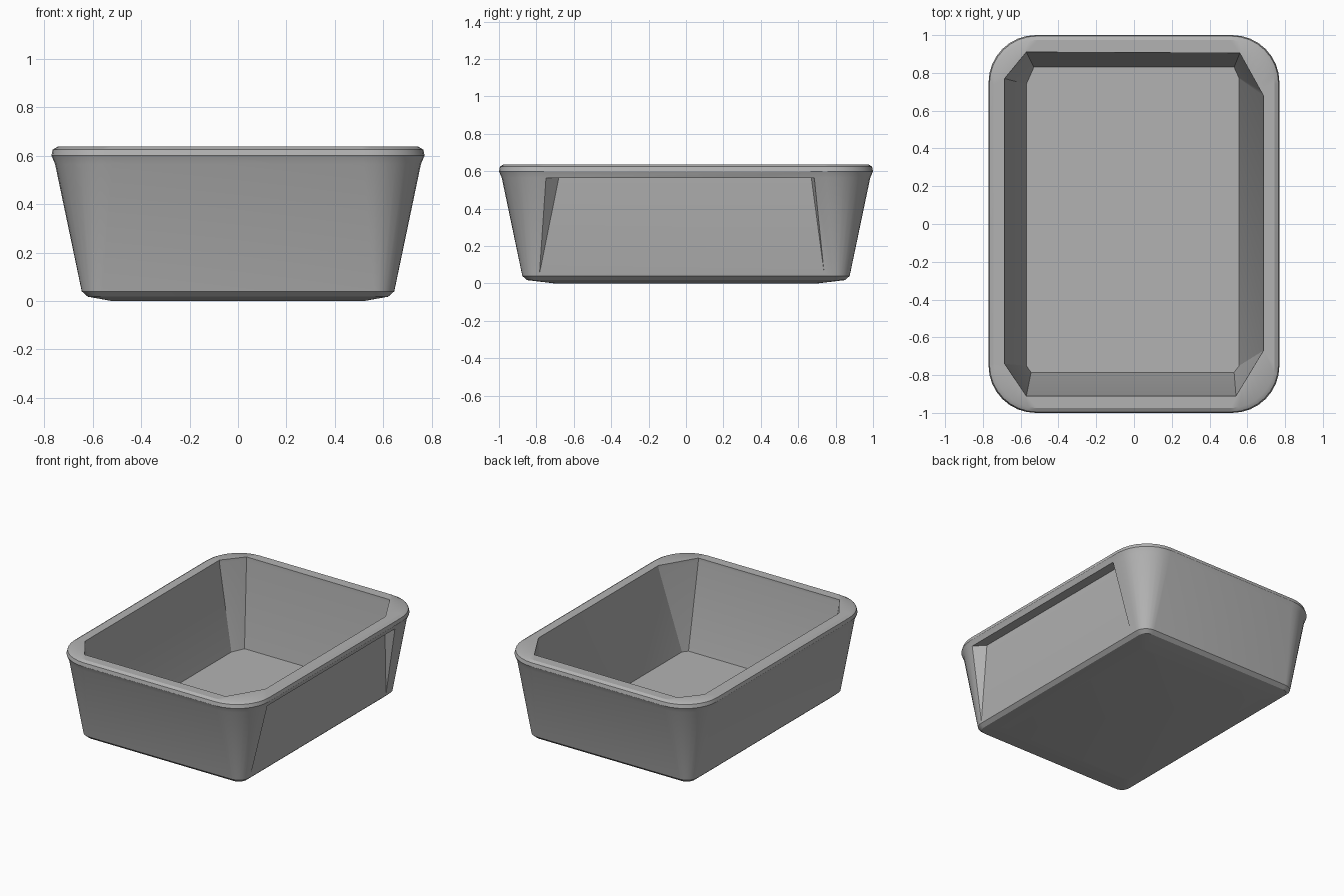
import bpy, bmesh, math
from mathutils import Vector

cube = bpy.data.objects.get("Cube")
if cube:
    bpy.data.objects.remove(cube, do_unlink=True)

SEG = 8  # segments per rounded corner

mat = bpy.data.materials.new("mid grey")
mat.use_nodes = True
grey = (0.45, 0.45, 0.45, 1)
mat.diffuse_color = grey
mat.node_tree.nodes["Principled BSDF"].inputs["Base Color"].default_value = grey


def make_object(name, bm):
    bmesh.ops.recalc_face_normals(bm, faces=bm.faces)
    mesh = bpy.data.meshes.new(name)
    bm.to_mesh(mesh)
    bm.free()
    mesh.materials.append(mat)
    ob = bpy.data.objects.new(name, mesh)
    bpy.context.collection.objects.link(ob)
    return ob


def rounded_ring(hx, hy, r, z):
    """Rounded rectangle, counter-clockwise from the +x +y corner."""
    pts = []
    for q, (sx, sy) in enumerate([(1, 1), (-1, 1), (-1, -1), (1, -1)]):
        for i in range(SEG + 1):
            a = (q + i / SEG) * math.pi / 2
            pts.append(Vector((sx * (hx - r) + r * math.cos(a),
                               sy * (hy - r) + r * math.sin(a), z)))
    return pts


def chamfered_ring(corners, z):
    """Rectangle with straight cut corners and the same point count."""
    pts = []
    for a, b in corners:
        a, b = Vector((*a, z)), Vector((*b, z))
        pts += [a.lerp(b, i / SEG) for i in range(SEG + 1)]
    return pts


# Cut corners of the cavity at the rim and at the floor
opening = [((.685, .68), (.56, .905)), ((-.57, .91), (-.685, .77)),
           ((-.685, -.74), (-.57, -.91)), ((.54, -.91), (.685, -.67))]
floor = [((.557, .77), (.53, .83)), ((-.53, .83), (-.57, .74)),
         ((-.57, -.75), (-.545, -.785)), ((.53, -.785), (.557, -.75))]

# Tub: outer wall, rolled rim and cavity lofted as one shell
rings = [rounded_ring(*p) for p in [
    (.52, .70, .03, 0), (.62, .85, .06, .018), (.645, .875, .085, .04),
    (.755, .985, .235, .565), (.77, 1, .25, .6),
    (.765, .995, .25, .625), (.745, .975, .235, .637)]]
rings += [chamfered_ring(opening, .637), chamfered_ring(opening, .615),
          chamfered_ring(floor, .025)]
bm = bmesh.new()
loops = [[bm.verts.new(p) for p in ring] for ring in rings]
for lo, hi in zip(loops, loops[1:]):
    for i in range(len(lo)):
        j = (i + 1) % len(lo)
        bm.faces.new((lo[i], lo[j], hi[j], hi[i]))
bm.faces.new(loops[0][::-1])
bm.faces.new(loops[-1])
tub = make_object("tub", bm)

# Wedge-shaped recess under the rim on the left side
bm = bmesh.new()
for p in [(.647, -.785, .045), (.647, .74, .045), (.687, .67, .565), (.687, -.68, .565),
          (.86, -1, .045), (.86, .78, .045), (.9, .72, .565), (.9, -.895, .565)]:
    bm.verts.new(p)
bmesh.ops.convex_hull(bm, input=bm.verts)
cutter = make_object("recess_cutter", bm)
cutter.hide_render = True

bpy.ops.object.select_all(action='DESELECT')
tub.select_set(True)
bpy.context.view_layer.objects.active = tub
cut = tub.modifiers.new("recess", 'BOOLEAN')
cut.operation = 'DIFFERENCE'
cut.solver = 'EXACT'
cut.object = cutter
bpy.ops.object.modifier_apply(modifier=cut.name)
bpy.data.objects.remove(cutter, do_unlink=True)
bpy.ops.object.shade_smooth_by_angle(angle=math.radians(30))
